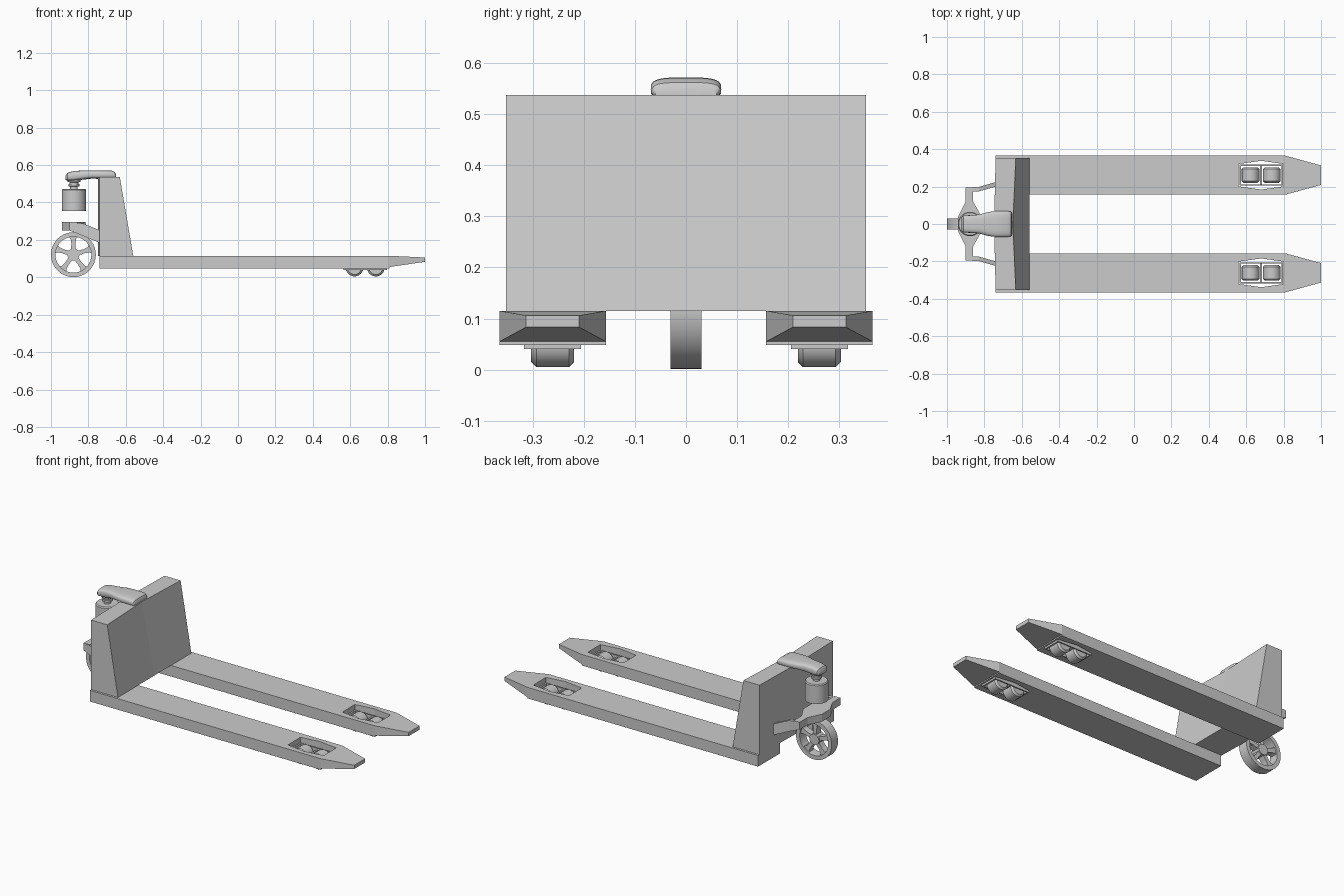
import bpy, bmesh
from math import sin, cos, pi, copysign

if "Cube" in bpy.data.objects:
    bpy.data.objects.remove(bpy.data.objects["Cube"])

GREY = (0.6, 0.6, 0.6, 1)
grey = bpy.data.materials.new("plain grey")
grey.use_nodes = True
grey.diffuse_color = GREY
grey.node_tree.nodes["Principled BSDF"].inputs["Base Color"].default_value = GREY


def loft(name, rings, closed=False, smooth=False):
    """Skin a list of equal rings; closed joins last to first, else ends are capped."""
    bm = bmesh.new()
    loops = [[bm.verts.new(p) for p in ring] for ring in rings]
    n = len(rings[0])
    pairs = list(zip(loops, loops[1:]))
    if closed:
        pairs.append((loops[-1], loops[0]))
    else:
        bm.faces.new(loops[0])
        bm.faces.new(loops[-1])
    for a, b in pairs:
        for i in range(n):
            j = (i + 1) % n
            bm.faces.new((a[i], a[j], b[j], b[i]))
    bmesh.ops.recalc_face_normals(bm, faces=bm.faces)
    mesh = bpy.data.meshes.new(name)
    bm.to_mesh(mesh)
    bm.free()
    ob = bpy.data.objects.new(name, mesh)
    bpy.context.collection.objects.link(ob)
    mesh.materials.append(grey)
    if smooth:
        bpy.ops.object.select_all(action='DESELECT')
        ob.select_set(True)
        bpy.context.view_layer.objects.active = ob
        bpy.ops.object.shade_smooth_by_angle(angle=0.6)
    return ob


def flat(points, z):
    return [(x, y, z) for x, y in points]


def circle_z(x, y, z, r, n=32):
    return [(x + r * cos(2 * pi * i / n), y + r * sin(2 * pi * i / n), z) for i in range(n)]


def circle_y(x, y, z, r, n=40):
    return [(x + r * cos(2 * pi * i / n), y, z + r * sin(2 * pi * i / n)) for i in range(n)]


def rect_x(x, y, half, z0, z1):
    return [(x, y - half, z0), (x, y + half, z0), (x, y + half, z1), (x, y - half, z1)]


def hexagon(x0, xm, x1, y, end, mid):
    return [(x0, y - end), (xm, y - mid), (x1, y - end),
            (x1, y + end), (xm, y + mid), (x0, y + end)]


def box_ring(x0, x1, y, half):
    return [(x0, y - half), (x1, y - half), (x1, y + half), (x0, y + half)]


for side, s in (("left", 1), ("right", -1)):
    y = 0.261 * s
    # Fork blade with a through slot for the rollers
    outer = hexagon(-0.74, 0.68, 0.81, y, 0.104, 0.104)
    slot = hexagon(0.56, 0.68, 0.8, y, 0.06, 0.077)
    loft("fork_" + side, [flat(outer, 0.048), flat(outer, 0.115),
                          flat(slot, 0.115), flat(slot, 0.048)], closed=True)
    loft("fork_tip_" + side, [rect_x(0.81, y, 0.104, 0.055, 0.115),
                              rect_x(1.0, y, 0.052, 0.083, 0.106)])
    # Roller frame
    a, b = box_ring(0.563, 0.797, y, 0.056), box_ring(0.572, 0.788, y, 0.049)
    loft("roller_frame_" + side, [flat(a, 0.04), flat(a, 0.085),
                                  flat(b, 0.085), flat(b, 0.04)], closed=True)
    loft("frame_crossbar_" + side, [rect_x(0.675, y, 0.05, 0.045, 0.075),
                                    rect_x(0.685, y, 0.05, 0.045, 0.075)])
    # Load rollers with chamfered rims
    for k, x in enumerate((0.623, 0.737)):
        loft(f"load_roller_{side}_{k}",
             [circle_y(x, y + d, 0.052, r) for d, r in
              ((-0.042, 0.037), (-0.032, 0.047), (0.032, 0.047), (0.042, 0.037))],
             smooth=True)
    # Arm from the steering yoke to the mast
    loft("yoke_arm_" + side, [rect_x(-0.9, 0.183 * s, 0.012, 0.25, 0.295),
                              rect_x(-0.83, 0.186 * s, 0.012, 0.222, 0.288),
                              rect_x(-0.73, 0.215 * s, 0.012, 0.18, 0.248)])

# Wedge-shaped mast, slightly bowed in the middle
loft("mast", [[(-0.74 - bow, y, 0.115), (-0.56, y, 0.115),
               (-0.632 - 2 * bow, y, 0.537), (-0.74 - bow, y, 0.537)]
              for y, bow in ((-0.352, 0), (0, 0.008), (0.352, 0))])

# Steering yoke plate
half = [(-0.94, -0.04), (-0.9, -0.12), (-0.9, -0.195), (-0.86, -0.195),
        (-0.86, -0.12), (-0.815, -0.04)]
yoke = half + [(x, -y) for x, y in reversed(half)]
loft("yoke_plate", [flat(yoke, 0.25), flat(yoke, 0.295)])

# Steering wheel: rim, hub and five flared spokes
WX, WZ = -0.88, 0.121
loft("steer_wheel_rim", [circle_y(WX, -0.03, WZ, 0.12), circle_y(WX, 0.03, WZ, 0.12),
                         circle_y(WX, 0.03, WZ, 0.096), circle_y(WX, -0.03, WZ, 0.096)],
     closed=True, smooth=True)
loft("steer_wheel_hub", [circle_y(WX, y, WZ, 0.032) for y in (-0.028, 0.028)], smooth=True)
for k in range(5):
    t = pi / 2 + 2 * pi * k / 5
    rings = []
    for r, w in ((0.015, 0.013), (0.06, 0.011), (0.085, 0.015), (0.1, 0.028)):
        rings.append([(WX + r * cos(t) - u * w * sin(t), v * 0.02, WZ + r * sin(t) + u * w * cos(t))
                      for u, v in ((-1, -1), (1, -1), (1, 1), (-1, 1))])
    loft(f"steer_wheel_spoke_{k}", rings)

# Pump cylinder with a collared neck
PX = -0.877
loft("pump_cylinder", [circle_z(PX, 0, z, r) for z, r in
                       ((0.355, 0.065), (0.466, 0.065), (0.472, 0.06))], smooth=True)
loft("pump_neck", [circle_z(PX, 0, z, r) for z, r in
                   ((0.47, 0.02), (0.485, 0.02), (0.487, 0.03), (0.498, 0.03),
                    (0.5, 0.023), (0.508, 0.023), (0.51, 0.034), (0.53, 0.034))], smooth=True)


# Rounded top bracket from the pump to the mast
def rounded(x, w, z0, z1, n=28):
    pts = []
    for i in range(n):
        c, d = cos(2 * pi * i / n), sin(2 * pi * i / n)
        pts.append((x, w * copysign(abs(c) ** 0.6, c),
                    (z0 + z1) / 2 + (z1 - z0) / 2 * copysign(abs(d) ** 0.6, d)))
    return pts


loft("top_bracket", [rounded(*q) for q in
                     ((-0.922, 0.035, 0.522, 0.542), (-0.912, 0.046, 0.516, 0.558),
                      (-0.88, 0.047, 0.515, 0.568), (-0.83, 0.05, 0.522, 0.571),
                      (-0.78, 0.064, 0.528, 0.572), (-0.74, 0.069, 0.526, 0.572),
                      (-0.675, 0.069, 0.526, 0.571), (-0.658, 0.066, 0.528, 0.562),
                      (-0.652, 0.06, 0.53, 0.55))], smooth=True)
